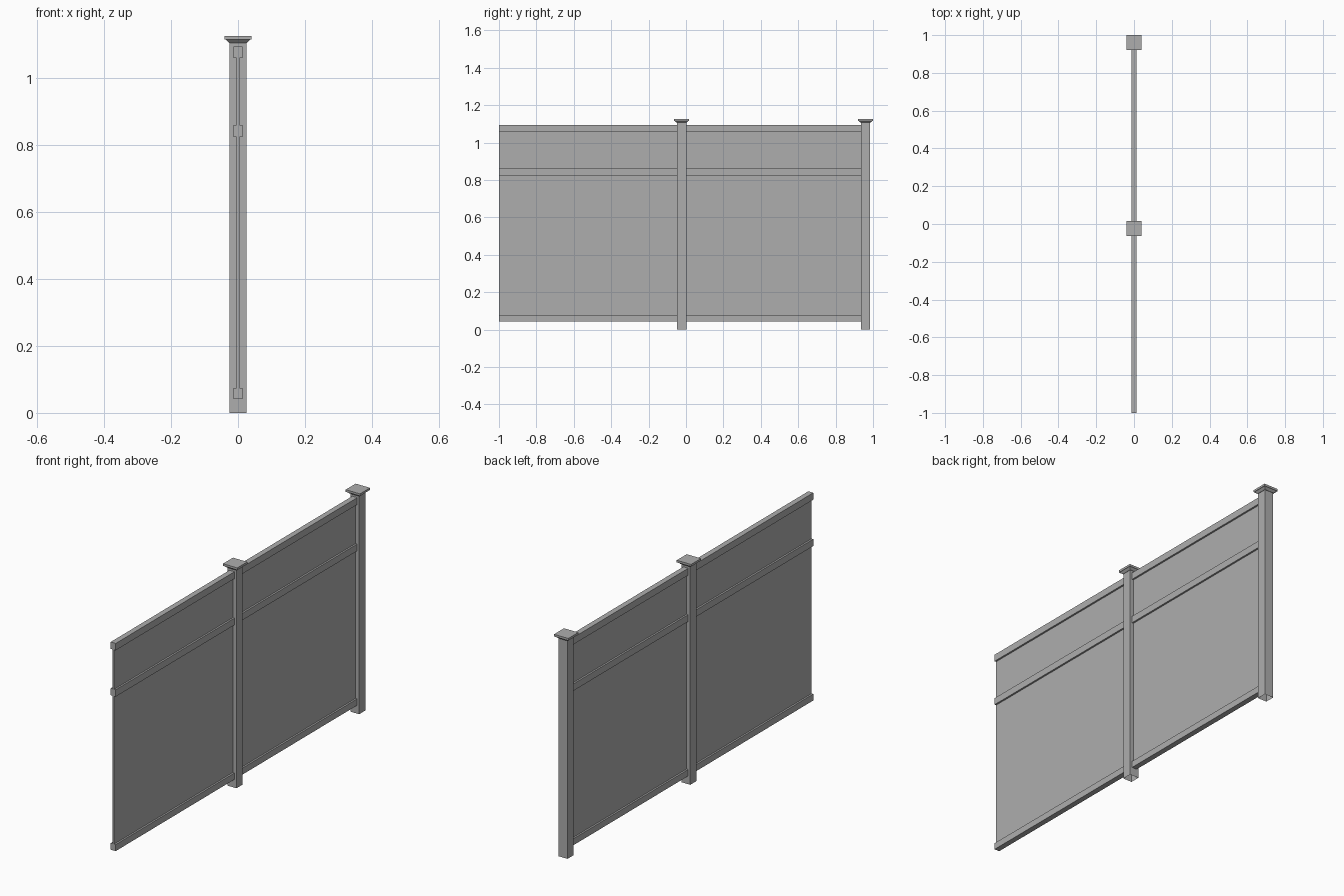
import bpy
import bmesh

cube = bpy.data.objects.get("Cube")
if cube:
    bpy.data.objects.remove(cube, do_unlink=True)

# One grey for the whole fence
GREY = (0.42, 0.42, 0.42, 1.0)
grey = bpy.data.materials.new("fence grey")
grey.use_nodes = True
grey.diffuse_color = GREY
grey.node_tree.nodes["Principled BSDF"].inputs["Base Color"].default_value = GREY


def stack(name, sections, y, close_bottom=True):
    """Loft rectangular sections (half x, half y, z) into one solid."""
    bm = bmesh.new()
    rings = [[bm.verts.new((sx * hx, y + sy * hy, z))
              for sx, sy in ((-1, -1), (1, -1), (1, 1), (-1, 1))]
             for hx, hy, z in sections]
    for low, high in zip(rings, rings[1:]):
        for i in range(4):
            j = (i + 1) % 4
            bm.faces.new((low[i], low[j], high[j], high[i]))
    bm.faces.new(rings[-1])
    if close_bottom:
        bm.faces.new(rings[0][::-1])
    mesh = bpy.data.meshes.new(name)
    bm.to_mesh(mesh)
    bm.free()
    mesh.materials.append(grey)
    obj = bpy.data.objects.new(name, mesh)
    bpy.context.collection.objects.link(obj)
    return obj


def slab(name, half_x, y0, y1, z0, z1):
    half_y = (y1 - y0) / 2
    return stack(name, [(half_x, half_y, z0), (half_x, half_y, z1)], (y0 + y1) / 2)


POST = 0.025
CAP = 0.04
post_centres = {"middle": -0.023, "end": 0.96}

# Hollow posts with flared flat caps
for label, y in post_centres.items():
    stack(f"{label}_post", [(POST, POST, 0), (POST, POST, 1.11)], y, close_bottom=False)
    stack(f"{label}_post_cap", [(0.027, 0.027, 1.106), (0.036, 0.036, 1.115),
                                (CAP, CAP, 1.116), (CAP, CAP, 1.127)], y)

# Two bays, each with a thin panel and three rails
bays = {"front": (-1.0, post_centres["middle"] - POST),
        "back": (post_centres["middle"] + POST, post_centres["end"] - POST)}
rails = {"bottom": (0.042, 0.075), "middle": (0.825, 0.86), "top": (1.06, 1.095)}
for label, (y0, y1) in bays.items():
    slab(f"{label}_panel", 0.005, y0, y1, 0.06, 1.08)
    for level, (z0, z1) in rails.items():
        slab(f"{label}_{level}_rail", 0.014, y0, y1, z0, z1)
